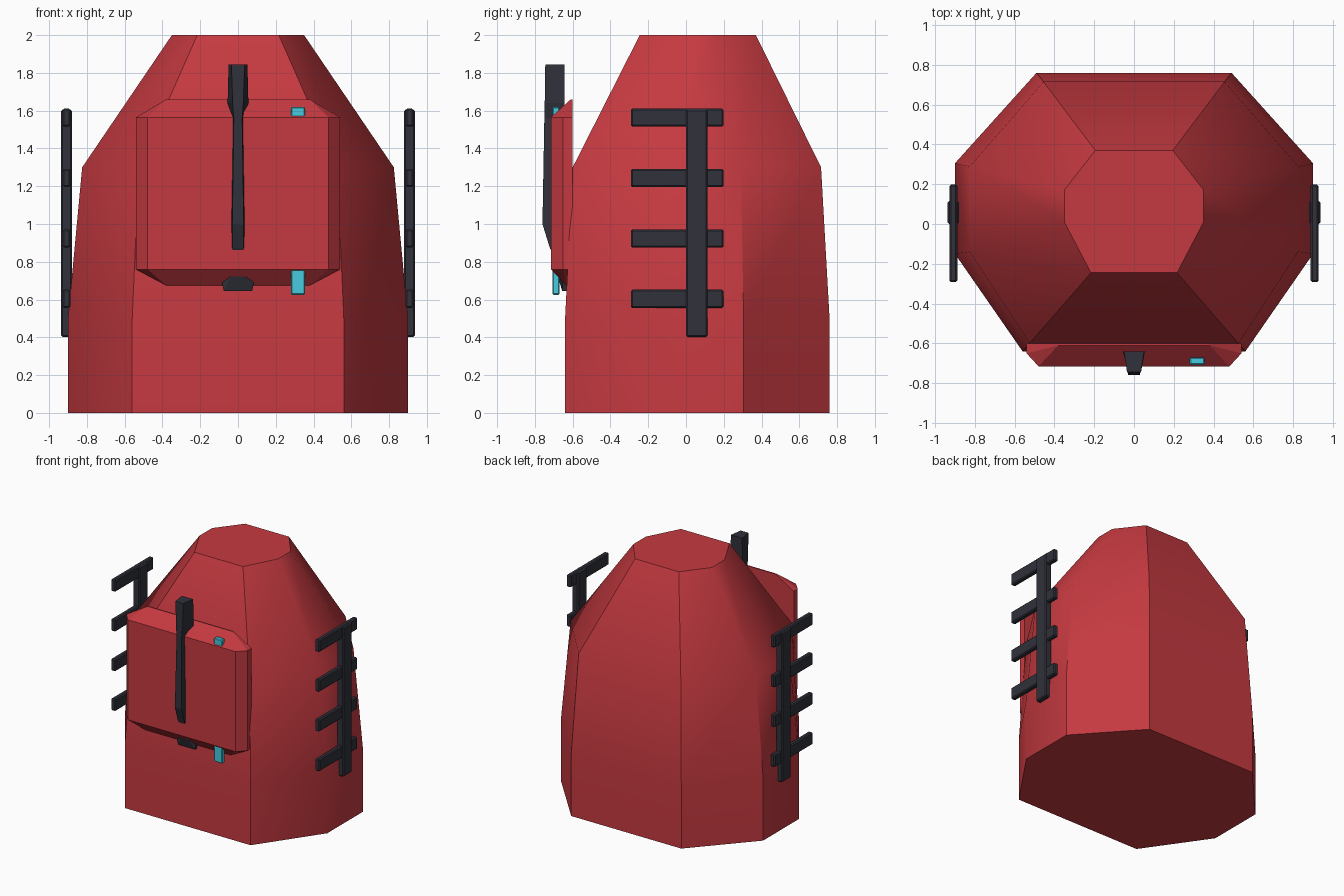
import bpy, bmesh, math
from mathutils import Vector

cube = bpy.data.objects.get("Cube")
if cube:
    bpy.data.objects.remove(cube, do_unlink=True)


def material(name, rgb):
    m = bpy.data.materials.new(name)
    m.use_nodes = True
    m.diffuse_color = (*rgb, 1)
    m.node_tree.nodes["Principled BSDF"].inputs["Base Color"].default_value = (*rgb, 1)
    return m


RED = material("red fabric", (0.56, 0.042, 0.052))
BLACK = material("black webbing", (0.030, 0.031, 0.043))
CYAN = material("cyan tab", (0.062, 0.60, 0.74))


def finish(bm, name, mat, smooth=None):
    bmesh.ops.recalc_face_normals(bm, faces=bm.faces)
    mesh = bpy.data.meshes.new(name)
    bm.to_mesh(mesh)
    bm.free()
    mesh.materials.append(mat)
    obj = bpy.data.objects.new(name, mesh)
    bpy.context.collection.objects.link(obj)
    if smooth:
        bpy.ops.object.select_all(action='DESELECT')
        obj.select_set(True)
        bpy.context.view_layer.objects.active = obj
        bpy.ops.object.shade_smooth_by_angle(angle=math.radians(smooth))
    return obj


def mirrored(points):
    """Right half from the points, left half by mirroring in x."""
    return [Vector(p) for p in points] + [Vector((-p[0], p[1], p[2])) for p in reversed(points)]


def loft(name, rings, mat, smooth=None):
    """Skin a stack of equal rings and cap both ends."""
    bm = bmesh.new()
    loops = [[bm.verts.new(p) for p in ring] for ring in rings]
    n = len(loops[0])
    for a, b in zip(loops, loops[1:]):
        for i in range(n):
            j = (i + 1) % n
            bm.faces.new((a[i], a[j], b[j], b[i]))
    bm.faces.new(loops[0])
    bm.faces.new(loops[-1])
    return finish(bm, name, mat, smooth)


def hull(name, points, mat):
    bm = bmesh.new()
    for p in mirrored(points):
        bm.verts.new(p)
    bmesh.ops.convex_hull(bm, input=bm.verts[:])
    bmesh.ops.dissolve_limit(bm, angle_limit=0.02, verts=bm.verts[:], edges=bm.edges[:])
    return finish(bm, name, mat)


def box(name, lo, hi, mat, bevel=0.008):
    lo, hi = Vector(lo), Vector(hi)
    bm = bmesh.new()
    bmesh.ops.create_cube(bm, size=1)
    for v in bm.verts:
        v.co = (lo + hi) / 2 + v.co * (hi - lo)
    obj = finish(bm, name, mat)
    mod = obj.modifiers.new("soft edges", 'BEVEL')
    mod.width = bevel
    mod.segments = 1
    return obj


# Eight-sided bag body, tapering to a flat top
base = [(0.56, -0.64), (0.90, -0.15), (0.90, 0.305), (0.49, 0.76)]
shoulder = [(0.525, -0.60), (0.825, -0.14), (0.825, 0.29), (0.455, 0.715)]
crown = [(0.216, -0.245), (0.35, 0.01), (0.35, 0.17), (0.195, 0.37)]
levels = [(base, 0), (base, 0.5), (shoulder, 1.3), (crown, 2)]
loft("bag_body", [mirrored([(x, y, z) for x, y in r]) for r, z in levels], RED, 35)

# Front pocket with chamfered rim
pocket = []
for z, rim_z, rim_y in ((0.76, 0.675, -0.635), (1.565, 1.66, -0.61)):
    pocket += [(0.48, -0.715, z), (0.54, -0.65, z), (0.54, -0.60, z),
               (0.38, rim_y, rim_z), (0.38, -0.60, rim_z)]
hull("front_pocket", pocket, RED)

# Pocket strap: wedge section, wide at the back, swept down the front
sections = [  # z, back half width, front half width, front y
    (1.845, 0.05, 0.035, -0.745),
    (1.64, 0.055, 0.028, -0.748),
    (1.56, 0.032, 0.022, -0.75),
    (1.00, 0.042, 0.03, -0.76),
    (0.87, 0.04, 0.03, -0.72),
    (0.855, 0.03, 0.025, -0.71),
]
loft("pocket_strap", [mirrored([(f, y, z), (b, -0.642, z)])
                      for z, b, f, y in sections], BLACK)
hull("strap_end", [(0.085, -0.61, 0.69), (0.075, -0.61, 0.645), (0.075, -0.655, 0.645),
                   (0.085, -0.655, 0.69), (0.035, -0.68, 0.725), (0.035, -0.62, 0.725)], BLACK)

# Cyan tab running through the pocket
box("pocket_tab", (0.28, -0.708, 0.625), (0.355, -0.67, 1.62), CYAN, 0.006)

# Side webbing: one upright and four crossbars on each side
for side, s in (("left", 1), ("right", -1)):
    def bar(name, x0, x1, y0, y1, z0, z1):
        xs = sorted((s * x0, s * x1))
        box(f"{side}_{name}", (xs[0], y0, z0), (xs[1], y1, z1), BLACK)

    bar("upright", 0.88, 0.937, 0.0, 0.115, 0.403, 1.605)
    for i in range(4):
        z = 0.555 + 0.32 * i
        bar(f"crossbar_{i + 1}", 0.888, 0.928, -0.292, 0.198, z, z + 0.097)
